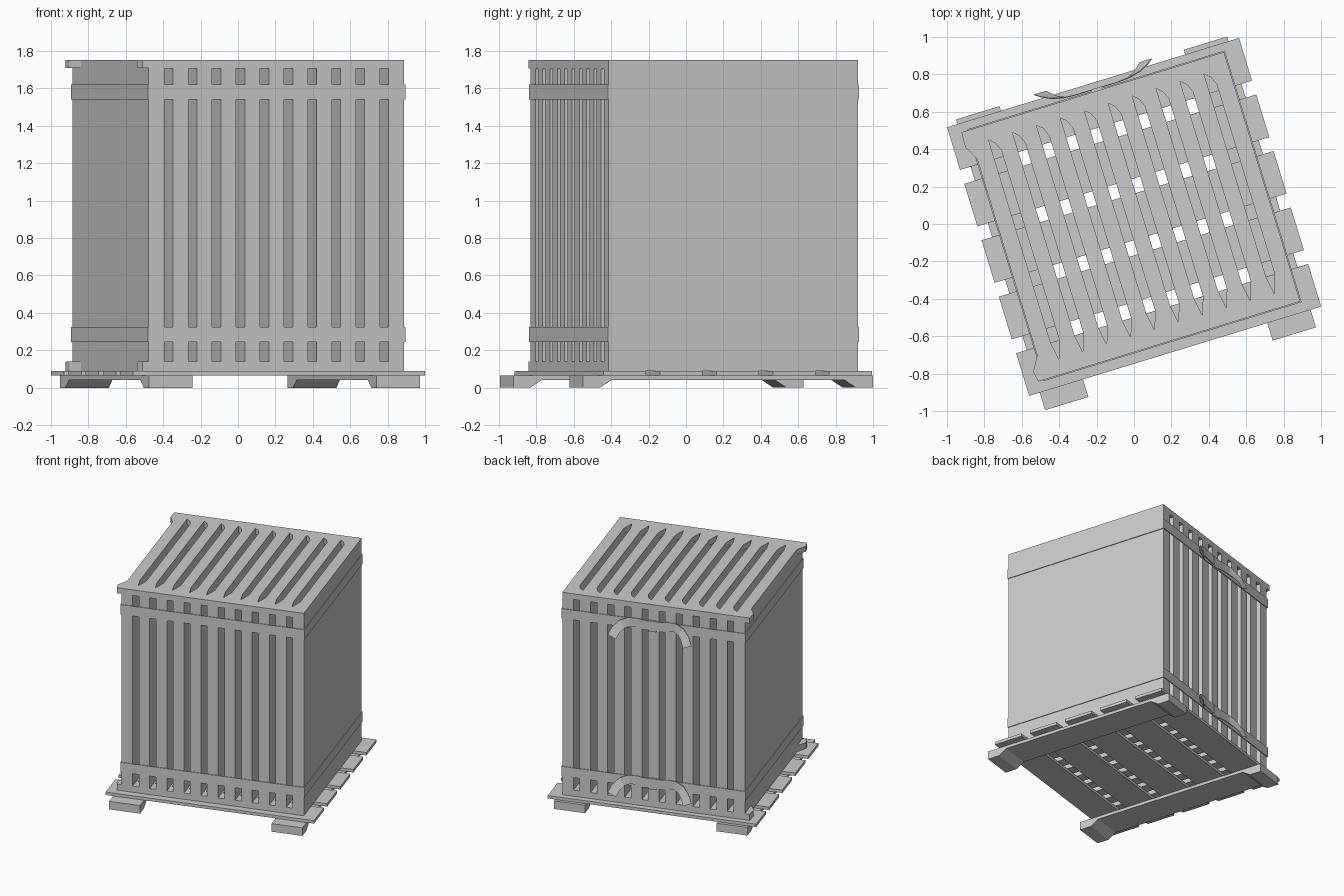
import bpy, bmesh
from math import radians, hypot
from mathutils import Vector

if "Cube" in bpy.data.objects:
    bpy.data.objects.remove(bpy.data.objects["Cube"])

TURN = radians(17)                 # whole model is turned about z
L, R, F, B = -0.70, 0.728, -0.655, 0.738   # crate walls in local axes
Z0, Z1 = 0.09, 1.752               # crate bottom and top
SLOTS = [0.0145 + (i - 4.5) * 0.1337 for i in range(10)]
HW = 0.0245                        # half slot width


def finish(name, bm):
    bmesh.ops.recalc_face_normals(bm, faces=bm.faces)
    me = bpy.data.meshes.new(name)
    bm.to_mesh(me)
    bm.free()
    ob = bpy.data.objects.new(name, me)
    ob.rotation_euler.z = TURN
    bpy.context.collection.objects.link(ob)
    return ob


def add_prism(bm, pts, a, b, axis='z'):
    """Extrude an outline from a to b along z (outline x,y) or x (outline y,z)."""
    put = (lambda p, h: (p[0], p[1], h)) if axis == 'z' else (lambda p, h: (h, p[0], p[1]))
    lo = [bm.verts.new(put(p, a)) for p in pts]
    hi = [bm.verts.new(put(p, b)) for p in pts]
    bm.faces.new(lo)
    bm.faces.new(hi)
    n = len(pts)
    for i in range(n):
        j = (i + 1) % n
        bm.faces.new((lo[i], lo[j], hi[j], hi[i]))


def rect(x0, x1, y0, y1):
    return [(x0, y0), (x1, y0), (x1, y1), (x0, y1)]


def prism(name, pts, a, b, axis='z'):
    bm = bmesh.new()
    add_prism(bm, pts, a, b, axis)
    return finish(name, bm)


# pallet runners: long beams with a foot at each end
half = [(0.812, 0.066), (0.812, 0), (0.715, 0), (0.65, 0.042)]
runner = half + [(-v, z) for v, z in reversed(half)]
prism("runner_left", runner, -0.745, -0.503, 'x')
prism("runner_right", runner, 0.526, 0.768, 'x')

# pallet planks
for i in range(5):
    v = 0.036 + (i - 2) * 0.3155
    prism(f"pallet_plank_{i + 1}", rect(-0.804, 0.827, v - 0.119, v + 0.119), 0.066, Z0)

# crate body: a block cut by ten deep slots, leaving fins
crate = prism("slatted_crate", rect(L, R, F, B), Z0, Z1)
bm_a, bm_b = bmesh.new(), bmesh.new()
for u in SLOTS:
    # vertical cut with pointed front end and slanted back end
    add_prism(bm_a, [(u - HW, -0.475), (u - 0.008, -0.573), (u + HW, -0.475),
                     (u + HW, 0.584), (u + 0.005, 0.63), (u - HW, 0.657)], 0, 2)
    # cut from front to back
    add_prism(bm_b, rect(u - HW, u + HW, -1, 1), 0.14, 1.705)
cutters = [finish("slot_cutter_vertical", bm_a), finish("slot_cutter_through", bm_b)]
for c in cutters:
    c.hide_render = True
    mod = crate.modifiers.new("slots", 'BOOLEAN')
    mod.operation = 'DIFFERENCE'
    mod.solver = 'EXACT'
    mod.object = c
bpy.context.view_layer.update()
deps = bpy.context.evaluated_depsgraph_get()
cut_mesh = bpy.data.meshes.new_from_object(crate.evaluated_get(deps))
crate.modifiers.clear()
crate.data = cut_mesh
for c in cutters:
    bpy.data.objects.remove(c)

# corner lips along the left side, top and bottom
for level, (a, b) in {"top": (1.707, Z1), "bottom": (Z0, 0.14)}.items():
    prism(f"lip_back_{level}", [(L, B), (-0.738, B), (-0.742, 0.655), (L, 0.58)], a, b)
    prism(f"lip_front_{level}", [(L, F), (-0.735, F), (-0.746, -0.598), (L, -0.52)], a, b)

# binding straps with a buckle and two loose tails at the back
for level, zc in {"upper": 1.58, "lower": 0.285}.items():
    bm = bmesh.new()
    loops = []
    for off in (0.006, -0.001):
        for z in (zc - 0.04, zc + 0.04):
            loops.append([bm.verts.new((x, y, z)) for x, y in
                          rect(L - off, R + off, F - off, B + off)])
    for p, q in ((0, 1), (2, 3), (0, 2), (1, 3)):
        for i in range(4):
            j = (i + 1) % 4
            bm.faces.new((loops[p][i], loops[p][j], loops[q][j], loops[q][i]))
    finish(f"strap_{level}", bm)

    bm = bmesh.new()
    add_prism(bm, rect(-0.01, 0.05, B, B + 0.016), zc - 0.044, zc + 0.044)
    finish(f"buckle_{level}", bm)

    for side, s in (("left", -1), ("right", 1)):
        # path points: along the wall, outward, height
        path = [(0.02, 0.010, 0), (0.12, 0.010, 0.015), (0.18, 0.014, 0.014),
                (0.23, 0.030, -0.005), (0.27, 0.055, -0.045), (0.295, 0.075, -0.10)]
        bm = bmesh.new()
        rows = []
        for i, (u, o, z) in enumerate(path):
            p, q = path[max(i - 1, 0)], path[min(i + 1, len(path) - 1)]
            du, dz = q[0] - p[0], q[2] - p[2]
            k = 0.036 / hypot(du, dz)
            rows.append([bm.verts.new((s * (u + e * -dz * k) + 0.02, B + o + t,
                                       zc + z + e * du * k))
                         for e, t in ((-1, 0), (1, 0), (1, 0.005), (-1, 0.005))])
        for r0, r1 in zip(rows, rows[1:]):
            for i in range(4):
                j = (i + 1) % 4
                bm.faces.new((r0[i], r0[j], r1[j], r1[i]))
        bm.faces.new(rows[0])
        bm.faces.new(rows[-1])
        finish(f"strap_tail_{level}_{side}", bm)
